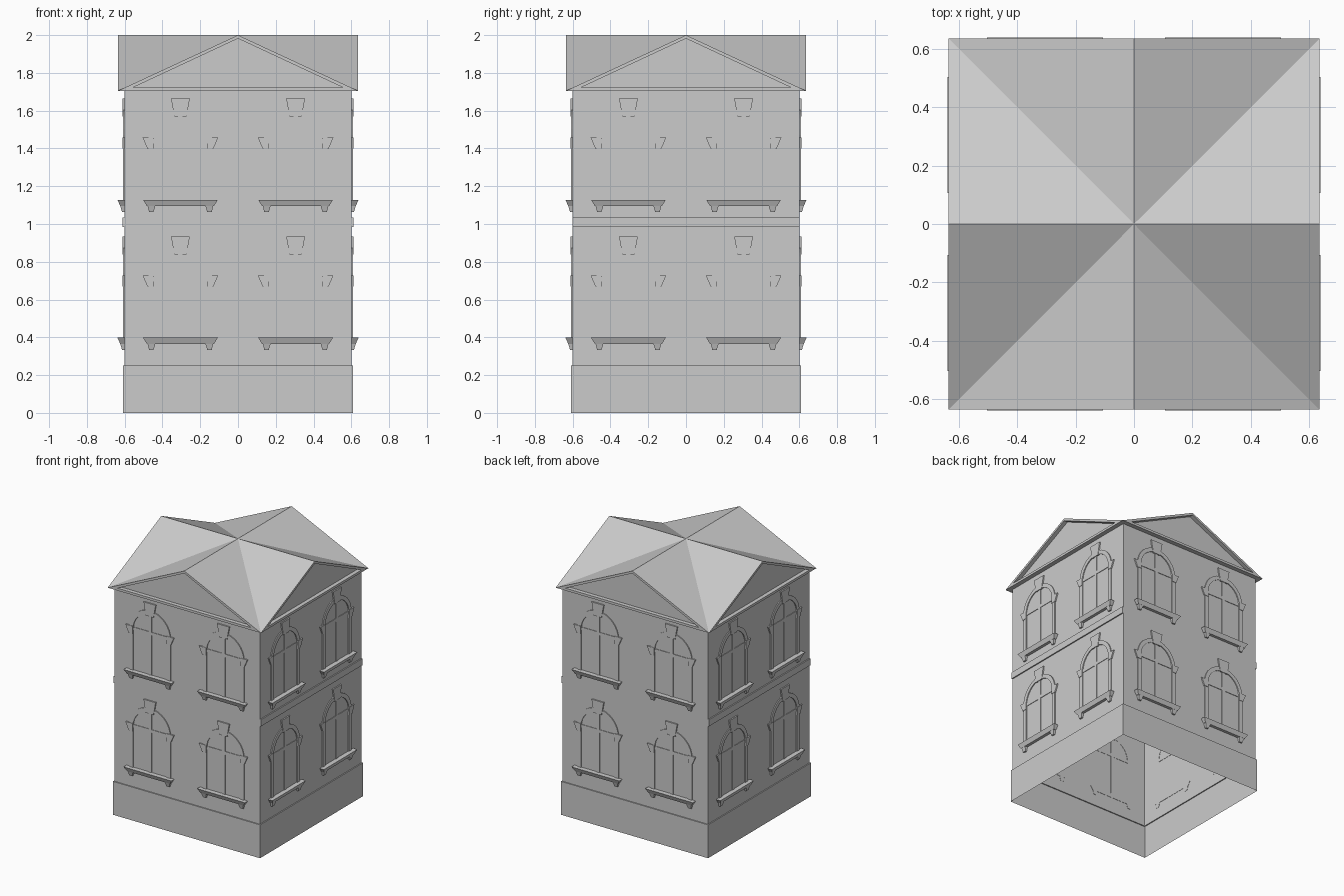
import bpy, bmesh
from math import pi, cos, sin
from mathutils import Matrix

cube = bpy.data.objects.get("Cube")
if cube:
    bpy.data.objects.remove(cube, do_unlink=True)

WALL, BASE, EAVE = 0.602, 0.61, 0.636
EAVE_Z, RIDGE_Z = 1.705, 2.0

stone = bpy.data.materials.new("pale_grey_stone")
stone.use_nodes = True
grey = (0.6, 0.6, 0.6, 1)
stone.diffuse_color = grey
stone.node_tree.nodes["Principled BSDF"].inputs["Base Color"].default_value = grey


def place(name, mesh, turn=0, spot=(0, 0, 0)):
    """Add an object, turned by quarter turns about the vertical axis."""
    ob = bpy.data.objects.new(name, mesh)
    ob.matrix_world = Matrix.Rotation(turn * pi / 2, 4, "Z") @ Matrix.Translation(spot)
    bpy.context.collection.objects.link(ob)
    return ob


def finish(bm, name, fix_normals=True):
    if fix_normals:
        bmesh.ops.recalc_face_normals(bm, faces=bm.faces)
    mesh = bpy.data.meshes.new(name)
    bm.to_mesh(mesh)
    bm.free()
    mesh.materials.append(stone)
    return mesh


def add_loft(bm, back, front):
    """Solid between two matching loops of points."""
    a = [bm.verts.new(p) for p in back]
    b = [bm.verts.new(p) for p in front]
    bm.faces.new(a)
    bm.faces.new(b[::-1])
    n = len(a)
    for i in range(n):
        j = (i + 1) % n
        bm.faces.new((a[j], a[i], b[i], b[j]))


def add_plate(bm, outline, depth):
    """Flat outline (x, z) pushed outwards from the wall."""
    add_loft(bm, [(x, 0.002, z) for x, z in outline], [(x, -depth, z) for x, z in outline])


def add_taper(bm, top, bottom):
    """Block lofted between two levels given as (x0, x1, depth, z)."""
    def ring(x0, x1, d, z):
        return [(x0, 0.002, z), (x1, 0.002, z), (x1, -d, z), (x0, -d, z)]
    add_loft(bm, ring(*bottom), ring(*top))


def mirrored(outline):
    return [(-x, z) for x, z in outline]


# Walls: open-bottomed shell with plinth step and soffit
bm = bmesh.new()
rings = []
for half, z in ((BASE, 0), (BASE, 0.25), (WALL, 0.25), (WALL, EAVE_Z), (EAVE, EAVE_Z)):
    rings.append([bm.verts.new((sx * half, sy * half, z))
                  for sx, sy in ((-1, -1), (1, -1), (1, 1), (-1, 1))])
for low, high in zip(rings, rings[1:]):
    for i in range(4):
        j = (i + 1) % 4
        bm.faces.new((low[i], low[j], high[j], high[i]))
place("walls", finish(bm, "walls", False))

# Roof: four ridges meeting in the middle, valleys on the diagonals
bm = bmesh.new()
for i in range(4):
    rot = Matrix.Rotation(i * pi / 2, 3, "Z")
    for sx in (-1, 1):
        tri = [(0, 0, RIDGE_Z), (0, -EAVE, RIDGE_Z), (sx * EAVE, -EAVE, EAVE_Z)]
        tri = tri if sx > 0 else tri[::-1]
        vs = [bm.verts.new(p) for p in tri]
        bmesh.ops.rotate(bm, verts=vs, cent=(0, 0, 0), matrix=rot)
        bm.faces.new(vs)
bmesh.ops.remove_doubles(bm, verts=bm.verts, dist=0.0001)
place("roof", finish(bm, "roof", False))

# Gable: triangular trim around a set-back panel
bm = bmesh.new()
def triangle(half, low, peak, y):
    return [bm.verts.new(p) for p in ((-half, y, low), (half, y, low), (0, y, peak))]
outer = triangle(EAVE, EAVE_Z, RIDGE_Z, -EAVE)
inner = triangle(0.555, 1.723, 1.982, -EAVE)
panel = triangle(0.555, 1.723, 1.982, -WALL - 0.004)
for a, b in ((outer, inner), (inner, panel)):
    for i in range(3):
        j = (i + 1) % 3
        bm.faces.new((a[i], a[j], b[j], b[i]))
bm.faces.new(panel)
gable = finish(bm, "gable", False)

# Window surround: arched band, side ears and keystone
SPRING, R_OUT, R_IN = 0.31, 0.17, 0.14
def arch(r):
    pts = [(r * cos(pi * i / 16), SPRING + r * sin(pi * i / 16)) for i in range(17)]
    return [(r, 0)] + pts + [(-r, 0)]
bm = bmesh.new()
add_plate(bm, arch(R_OUT) + arch(R_IN)[::-1], 0.007)
ear = [(0.14, 0.272), (0.175, 0.272), (0.2, 0.33), (0.14, 0.33)]
for outline in (ear, mirrored(ear), [(-0.032, 0.44), (0.032, 0.44), (0.05, 0.537), (-0.05, 0.537)]):
    add_plate(bm, outline, 0.01)
surround = finish(bm, "window_surround")

# Window bars: mullion and transom
bm = bmesh.new()
for x, low, high in ((0.012, 0, SPRING + R_IN), (R_IN, SPRING - 0.012, SPRING + 0.012)):
    add_plate(bm, [(-x, low), (x, low), (x, high), (-x, high)], 0.004 if x > 0.1 else 0.005)
bars = finish(bm, "window_bars")

# Window sill with two small brackets
bm = bmesh.new()
add_taper(bm, (-0.198, 0.198, 0.036, 0), (-0.178, 0.178, 0.022, -0.032))
for s in (-1, 1):
    add_taper(bm, (s * 0.174, s * 0.132, 0.022, -0.03), (s * 0.166, s * 0.142, 0.012, -0.064))
sill = finish(bm, "window_sill")

# Repeat gables and windows on every side
for side, label in enumerate(("front", "left", "back", "right")):
    place(label + "_gable", gable, side)
    for floor, z in (("lower", 0.398), ("upper", 1.128)):
        for n, x in enumerate((-0.305, 0.305), 1):
            for part in (surround, bars, sill):
                place(f"{label}_{floor}_{part.name}_{n}", part, side, (x, -WALL, z))

# Band course between the floors on the two flanks
bm = bmesh.new()
add_plate(bm, [(-WALL, 0.985), (WALL, 0.985), (WALL, 1.035), (-WALL, 1.035)], 0.009)
band = finish(bm, "band_course")
for side, label in ((1, "left"), (3, "right")):
    place(label + "_band_course", band, side, (0, -WALL, 0))
